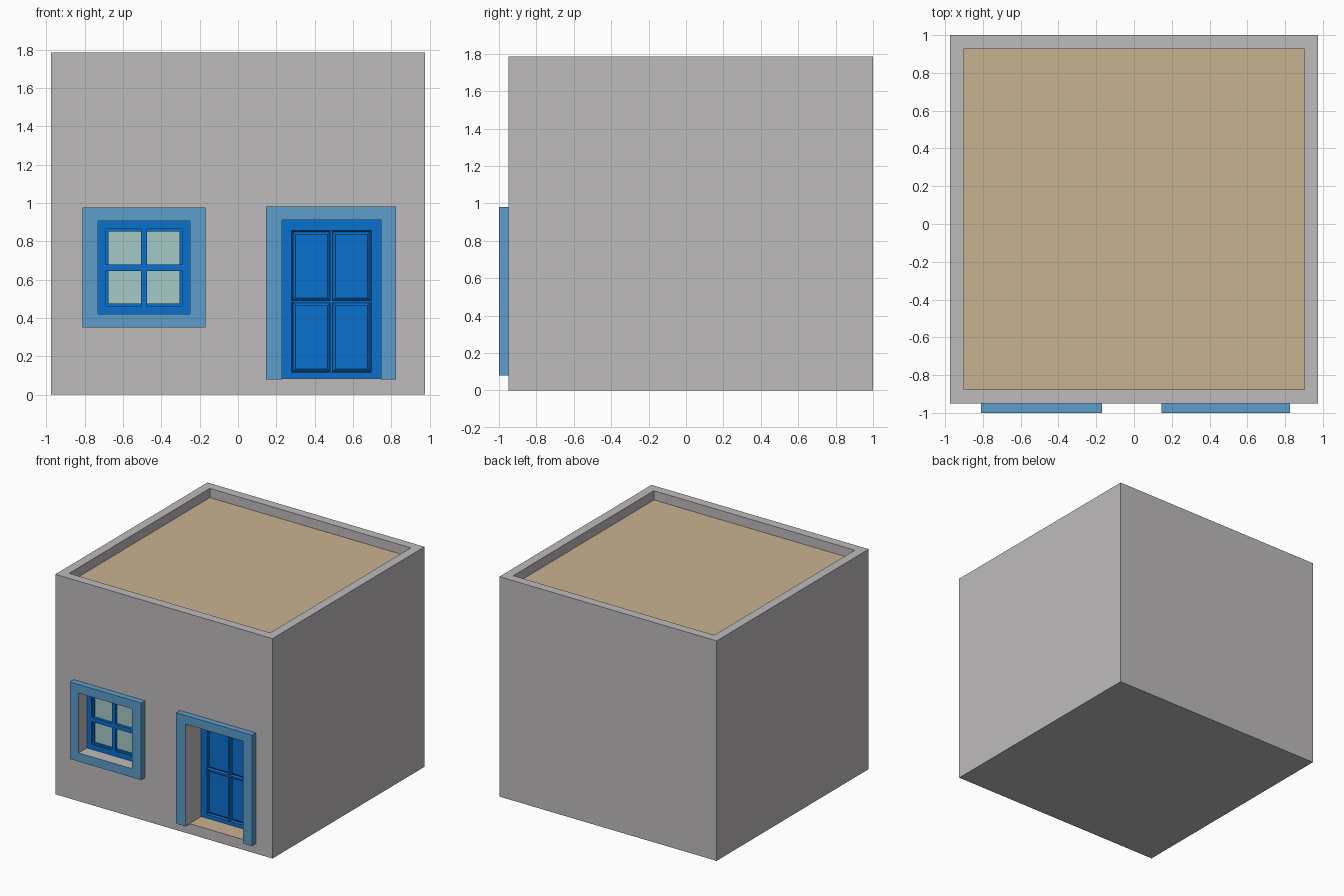
import bpy
import bmesh
from mathutils import Vector

if "Cube" in bpy.data.objects:
    bpy.data.objects.remove(bpy.data.objects["Cube"], do_unlink=True)


def make_material(name, rgb):
    mat = bpy.data.materials.new(name)
    mat.use_nodes = True
    mat.diffuse_color = (*rgb, 1)
    mat.node_tree.nodes["Principled BSDF"].inputs["Base Color"].default_value = (*rgb, 1)
    return mat


PLASTER = make_material("grey plaster", (0.515, 0.497, 0.503))
SAND = make_material("sand", (0.584, 0.445, 0.283))
TRIM = make_material("light blue trim", (0.109, 0.337, 0.591))
PAINT = make_material("deep blue paint", (0.003, 0.162, 0.617))
GLASS = make_material("pale glass", (0.38, 0.59, 0.57))

FRONT = -0.95   # wall plane
TRIM_Y = -1.0   # face of the surrounds


def add_box(bm, x, y, z):
    """Box from (min, max) ranges."""
    verts = bmesh.ops.create_cube(bm, size=1)["verts"]
    for v in verts:
        for i, (low, high) in enumerate((x, y, z)):
            v.co[i] = low if v.co[i] < 0 else high


def finish(name, bm, *mats):
    bmesh.ops.recalc_face_normals(bm, faces=bm.faces)
    mesh = bpy.data.meshes.new(name)
    bm.to_mesh(mesh)
    bm.free()
    obj = bpy.data.objects.new(name, mesh)
    bpy.context.collection.objects.link(obj)
    for mat in mats:
        mesh.materials.append(mat)
    return obj


def box(name, mat, x, y, z):
    bm = bmesh.new()
    add_box(bm, x, y, z)
    return finish(name, bm, mat)


def cut(target, cutter):
    mod = target.modifiers.new("opening", "BOOLEAN")
    mod.operation = "DIFFERENCE"
    mod.solver = "EXACT"
    mod.object = cutter
    bpy.context.view_layer.objects.active = target
    bpy.ops.object.modifier_apply(modifier=mod.name)
    bpy.data.objects.remove(cutter, do_unlink=True)


def surround(name, outer_x, outer_z, inner_x, inner_z):
    """Flat trim whose opening is lined with plaster."""
    obj = box(name, TRIM, outer_x, (TRIM_Y, FRONT), outer_z)
    obj.data.materials.append(PLASTER)
    cut(obj, box("cutter", TRIM, inner_x, (TRIM_Y - 0.1, FRONT + 0.1), inner_z))
    middle = Vector((sum(inner_x) / 2, 0, sum(outer_z) / 2))
    for face in obj.data.polygons:
        inward = face.normal.dot(middle - face.center) > 0
        if inward and abs(face.normal.y) < 0.5:
            face.material_index = 1


# Opening extents
WIN_X, WIN_Z = (-0.73, -0.25), (0.42, 0.905)
DOOR_X, DOOR_Z = (0.23, 0.745), (0.08, 0.91)
DOOR_Y = -0.80
SASH_Y = -0.895

# House block with parapet and sunken roof
bm = bmesh.new()
add_box(bm, (-0.975, 0.975), (FRONT, 1), (0, 1.785))
top = max(bm.faces, key=lambda f: f.calc_center_median().z)
bmesh.ops.inset_region(bm, faces=[top], thickness=0.073, use_even_offset=True)
roof = bmesh.ops.extrude_discrete_faces(bm, faces=[top])["faces"][0]
bmesh.ops.translate(bm, verts=roof.verts, vec=(0, 0, -0.075))
roof.material_index = 1
# close the parapet's inner sides
bm.edges.ensure_lookup_table()
loose = [e for e in bm.edges if e.is_boundary]
if loose:
    bmesh.ops.bridge_loops(bm, edges=loose)
house = finish("house_walls", bm, PLASTER, SAND)
cut(house, box("cutter", PLASTER, WIN_X, (-1.1, -0.84), WIN_Z))
cut(house, box("cutter", PLASTER, DOOR_X, (-1.1, -0.74), DOOR_Z))

# Surrounds
surround("window_surround", (-0.81, -0.17), (0.35, 0.975), WIN_X, WIN_Z)
surround("door_surround", (0.145, 0.825), (0.08, 0.98), DOOR_X, (-0.1, 0.91))

# Doorstep
box("door_step", SAND, DOOR_X, (FRONT, DOOR_Y), (0.08, 0.084))


def frame(name, mat, x, z, width, y):
    """Rectangular frame of four bars."""
    bm = bmesh.new()
    for side in ((x[0], x[0] + width), (x[1] - width, x[1])):
        add_box(bm, side, y, z)
    for rail in ((z[0], z[0] + width), (z[1] - width, z[1])):
        add_box(bm, (x[0] + width, x[1] - width), y, rail)
    return finish(name, bm, mat)


# Window: fixed frame, sash, glazing bars, glass
frame("window_frame", PAINT, WIN_X, WIN_Z, 0.042, (SASH_Y, -0.84))
sash_x, sash_z = (-0.69, -0.29), (0.46, 0.867)
frame("window_sash", PAINT, sash_x, sash_z, 0.015, (SASH_Y + 0.01, -0.84))
bm = bmesh.new()
add_box(bm, (-0.505, -0.475), (SASH_Y, -0.84), sash_z)
add_box(bm, sash_x, (SASH_Y, -0.84), (0.645, 0.68))
finish("window_bars", bm, PAINT)
box("window_glass", GLASS, sash_x, (-0.872, -0.865), sash_z)

# Door frame and leaf with four fielded panels
bm = bmesh.new()
xs = (DOOR_X[0], 0.28, 0.4875, 0.695, DOOR_X[1])
zs = (DOOR_Z[0], 0.115, 0.485, 0.855, DOOR_Z[1])
grid = [[bm.verts.new((x, DOOR_Y, z)) for x in xs] for z in zs]
panels = []
for j in range(4):
    for i in range(4):
        face = bm.faces.new((grid[j][i], grid[j][i + 1],
                             grid[j + 1][i + 1], grid[j + 1][i]))
        if i in (1, 2) and j in (1, 2):
            panels.append(face)
for width, depth in ((0.014, 0.0), (0.006, -0.018), (0.014, 0.012)):
    bmesh.ops.inset_individual(bm, faces=panels, thickness=width,
                               depth=depth, use_even_offset=True)
mesh = bpy.data.meshes.new("door_leaf")
bm.to_mesh(mesh)
bm.free()
mesh.materials.append(PAINT)
bpy.context.collection.objects.link(bpy.data.objects.new("door_leaf", mesh))

# Raised bead along the middle of the door
bm = bmesh.new()
add_box(bm, (0.481, 0.494), (DOOR_Y - 0.012, DOOR_Y), (0.115, 0.855))
add_box(bm, (0.28, 0.695), (DOOR_Y - 0.012, DOOR_Y), (0.479, 0.491))
finish("door_beads", bm, PAINT)
